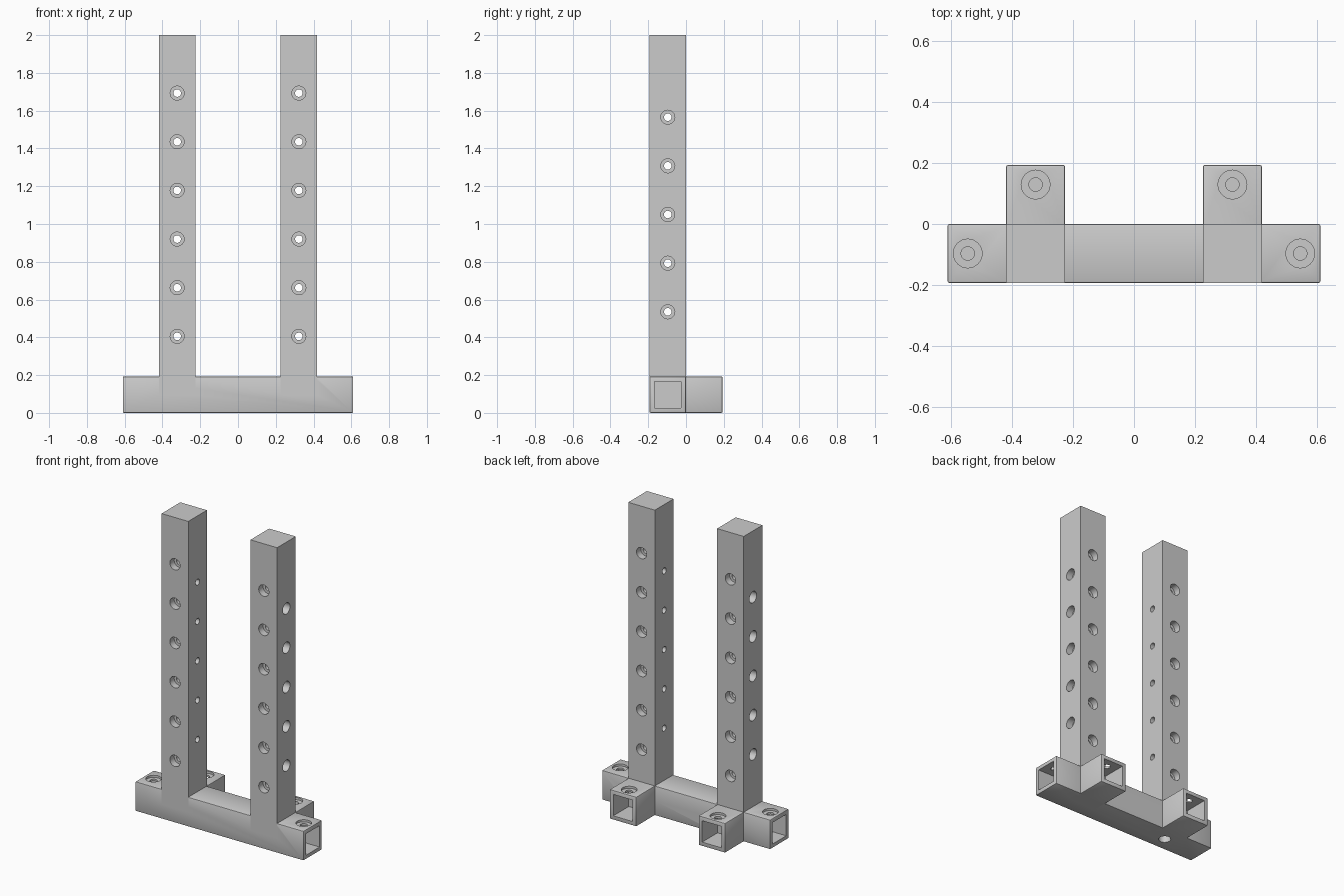
import bpy, bmesh, math
from mathutils import Matrix, Vector

default = bpy.data.objects.get("Cube")
if default:
    bpy.data.objects.remove(default, do_unlink=True)

W = 0.193          # width of the square tube
END = 0.61         # half length of the bar
PX = 0.322         # post centre in x
MID = -W / 2       # post and bar centre in y

grey = bpy.data.materials.new("matte_grey")
grey.use_nodes = True
colour = (0.6, 0.6, 0.6, 1)
grey.diffuse_color = colour
grey.node_tree.nodes["Principled BSDF"].inputs["Base Color"].default_value = colour


def new_object(name, bm):
    mesh = bpy.data.meshes.new(name)
    bmesh.ops.recalc_face_normals(bm, faces=bm.faces)
    bm.to_mesh(mesh)
    bm.free()
    mesh.materials.append(grey)
    obj = bpy.data.objects.new(name, mesh)
    bpy.context.collection.objects.link(obj)
    return obj


def add_box(bm, low, high):
    low, high = Vector(low), Vector(high)
    m = Matrix.Translation((low + high) / 2) @ Matrix.Diagonal((high - low).to_4d())
    bmesh.ops.create_cube(bm, size=1, matrix=m)


def box(name, low, high, bevel=0):
    bm = bmesh.new()
    add_box(bm, low, high)
    if bevel:
        bmesh.ops.bevel(bm, geom=bm.edges[:], offset=bevel, segments=2, affect='EDGES', profile=0.5)
    return new_object(name, bm)


def add_stepped_hole(bm, start, direction, profile, sides=32):
    """Closed lathe solid; profile is a list of (radius, depth)."""
    turn = Vector((0, 0, 1)).rotation_difference(Vector(direction))
    rings = []
    for r, d in profile:
        ring = []
        for i in range(sides):
            a = math.tau * i / sides
            p = turn @ Vector((r * math.cos(a), r * math.sin(a), d))
            ring.append(bm.verts.new(p + Vector(start)))
        rings.append(ring)
    for a, b in zip(rings, rings[1:]):
        for i in range(sides):
            j = (i + 1) % sides
            bm.faces.new((a[i], a[j], b[j], b[i]))
    bm.faces.new(rings[0][::-1])
    bm.faces.new(rings[-1])


def combine(target, tool, operation):
    mod = target.modifiers.new(tool.name, 'BOOLEAN')
    mod.object, mod.operation, mod.solver = tool, operation, 'EXACT'
    bpy.context.view_layer.objects.active = target
    bpy.ops.object.modifier_apply(modifier=mod.name)
    bpy.data.objects.remove(tool, do_unlink=True)


# Bar, rear stubs and posts joined into one frame
frame = box("double_post_frame", (-END, -W, 0), (END, 0, W), 0.006)
for side in (-1, 1):
    x = side * PX
    combine(frame, box("rear_stub", (x - W / 2, MID, 0), (x + W / 2, W, W), 0.006), 'UNION')
    combine(frame, box("post", (x - W / 2, -W, W / 2), (x + W / 2, 0, 2)), 'UNION')

# Square sockets in the bar ends and rear stubs
sockets = bmesh.new()
h, depth, over = 0.07, 0.16, 0.02
for side in (-1, 1):
    xs = sorted((side * (END - depth), side * (END + over)))
    add_box(sockets, (xs[0], MID - h, MID * -1 - h), (xs[1], MID + h, h - MID))
    x = side * PX
    add_box(sockets, (x - h, W - depth, -MID - h), (x + h, W + over, h - MID))
combine(frame, new_object("socket_cutter", sockets), 'DIFFERENCE')

# Bolt holes with a wide recess and a narrow core
holes = bmesh.new()
R, r, step = 0.037, 0.02, 0.045
both_ends = [(R, -over), (R, step), (r, step), (r, W - step), (R, W - step), (R, W + over)]
one_end = [(R, -over), (R, step), (r, step), (r, W + over)]
blind = [(R, -over), (R, step), (r, step), (r, 0.12)]
lid = [(0.047, -over), (0.047, 0.014), (0.022, 0.014), (0.022, 0.06)]
pitch = 0.2576
for side in (-1, 1):
    x = side * PX
    for i in range(6):
        add_stepped_hole(holes, (x, -W, 0.405 + i * pitch), (0, 1, 0), both_ends)
    for i in range(5):
        add_stepped_hole(holes, (x + side * W / 2, MID, 0.535 + i * pitch), (-side, 0, 0), one_end)
    add_stepped_hole(holes, (x, MID, 2), (0, 0, -1), blind)
    add_stepped_hole(holes, (side * 0.544, MID, W), (0, 0, -1), lid)
    add_stepped_hole(holes, (x, 0.129, W), (0, 0, -1), lid)
# Single hole under the right post
add_stepped_hole(holes, (-PX, MID, 0), (0, 0, 1), blind)
combine(frame, new_object("hole_cutter", holes), 'DIFFERENCE')

# Smooth hole walls, keep edges sharp
bpy.ops.object.select_all(action='DESELECT')
frame.select_set(True)
bpy.context.view_layer.objects.active = frame
bpy.ops.object.shade_smooth_by_angle(angle=math.radians(30))
